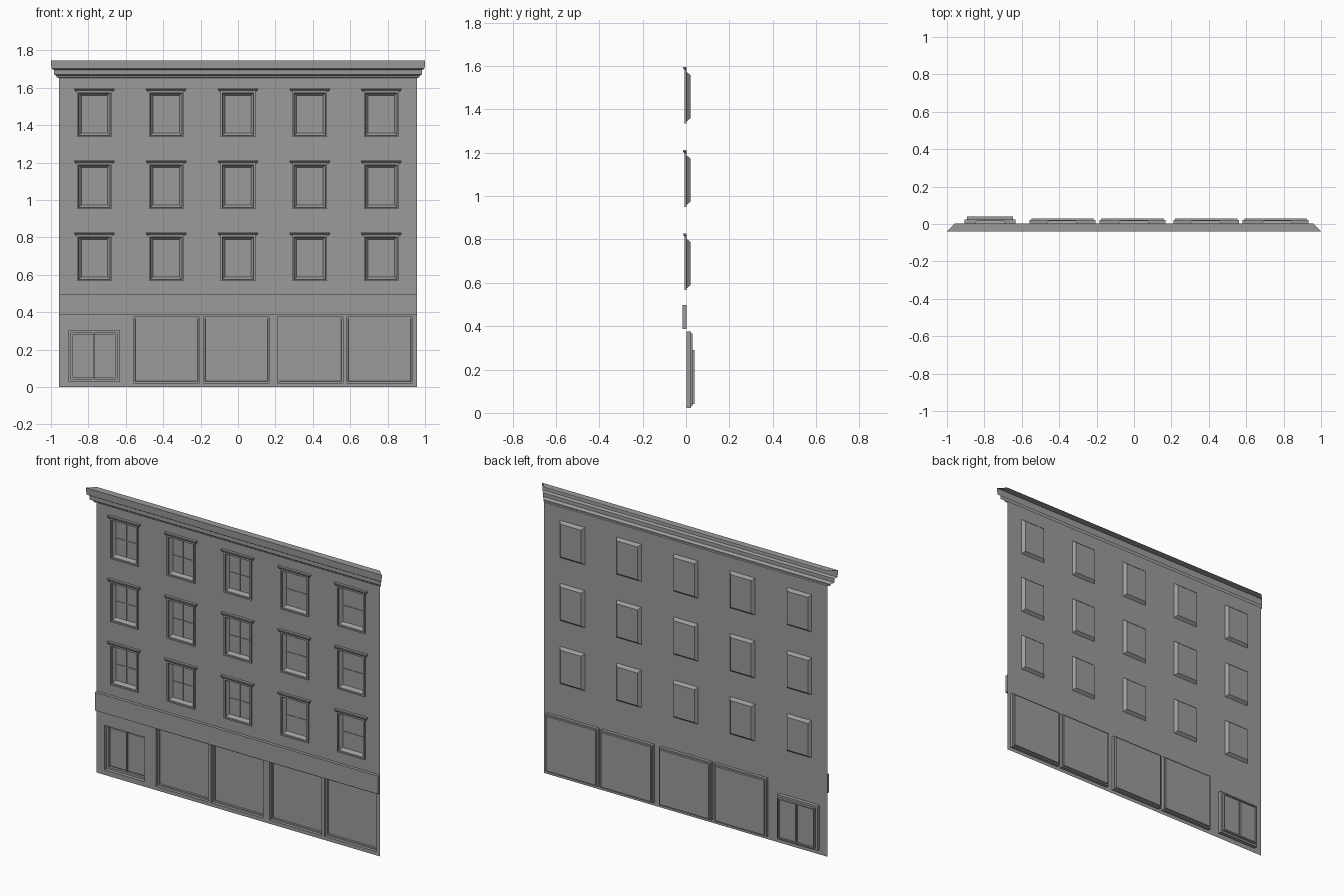
import bpy

cube = bpy.data.objects.get("Cube")
if cube:
    bpy.data.objects.remove(cube, do_unlink=True)

GREY = (0.33, 0.33, 0.33, 1)
stone = bpy.data.materials.new("plain grey")
stone.use_nodes = True
stone.diffuse_color = GREY
stone.node_tree.nodes["Principled BSDF"].inputs["Base Color"].default_value = GREY

WALL_Y = 0.003
HALF = 0.957


def make_mesh(name, verts, faces):
    mesh = bpy.data.meshes.new(name)
    mesh.from_pydata(verts, [], faces)
    mesh.materials.append(stone)
    return mesh


def place(name, mesh, x=0, z=0):
    obj = bpy.data.objects.new(name, mesh)
    obj.location = (x, 0, z)
    bpy.context.scene.collection.objects.link(obj)
    return obj


def rect_loft(name, rect, steps, cap=True):
    """Join rectangular rings; each step is (inset, y)."""
    x0, x1, z0, z1 = rect
    verts, faces = [], []
    for inset, y in steps:
        a, b, c, d = x0 + inset, x1 - inset, z0 + inset, z1 - inset
        verts += [(a, y, c), (b, y, c), (b, y, d), (a, y, d)]
    for r in range(len(steps) - 1):
        for i in range(4):
            j = (i + 1) % 4
            faces.append((r*4 + i, r*4 + j, r*4 + 4 + j, r*4 + 4 + i))
    if cap:
        n = len(verts)
        faces.append((n - 4, n - 3, n - 2, n - 1))
    return make_mesh(name, verts, faces)


def moulding(name, half, profile, returns):
    """Mitred moulding from (projection, z) points, with optional side returns."""
    verts, faces = [], []
    for out, z in profile:
        row = [(-half - out, WALL_Y - out, z), (half + out, WALL_Y - out, z)]
        if returns:
            row = [(-half - out, WALL_Y, z)] + row + [(half + out, WALL_Y, z)]
        verts += row
    n = len(verts) // len(profile)
    for r in range(len(profile) - 1):
        for i in range(n - 1):
            a = r*n + i
            faces.append((a, a + 1, a + n + 1, a + n))
    return make_mesh(name, verts, faces)


def box(name, x0, x1, y0, y1, z0, z1):
    return rect_loft(name, (x0, x1, z0, z1), [(0, y1), (0, y0)])


def wall(name, z0, z1, openings):
    """Flat sheet with rectangular openings left out."""
    xs = sorted({-HALF, HALF} | {v for o in openings for v in o[:2]})
    zs = sorted({z0, z1} | {v for o in openings for v in o[2:]})
    verts = [(x, WALL_Y, z) for z in zs for x in xs]
    faces, n = [], len(xs)
    for k in range(len(zs) - 1):
        for i in range(n - 1):
            cx, cz = (xs[i] + xs[i+1]) / 2, (zs[k] + zs[k+1]) / 2
            if not any(a < cx < b and c < cz < d for a, b, c, d in openings):
                faces.append((k*n + i, k*n + i + 1, k*n + n + i + 1, k*n + n + i))
    place(name, make_mesh(name, verts, faces))


# Layout of openings
columns = [-0.768, -0.384, 0, 0.384, 0.766]
rows = [0.575, 0.96, 1.345]
WIN_W, WIN_H = 0.084, 0.228
windows = [(x - WIN_W, x + WIN_W, z, z + WIN_H) for z in rows for x in columns]
shops = [(left, left + 0.352, 0.022, 0.375) for left in (-0.558, -0.184, 0.21, 0.581)]
door = (-0.906, -0.634, 0.03, 0.302)

# Wall sheets
wall("upper_wall", 0.44, 1.655, windows)
wall("ground_floor_wall", 0, 0.44, shops + [door])

# Window parts, shared by every opening
surround = rect_loft("window_surround", (-WIN_W, WIN_W, 0, WIN_H),
                     [(-0.009, WALL_Y), (-0.009, -0.007), (0, -0.007),
                      (0, WALL_Y), (0.014, 0.02)])
hood = moulding("window_hood", 0.092,
                [(0.01, 0.234), (0.011, 0.24), (0.016, 0.245), (0.016, 0.252), (0, 0.252)], True)
upright = box("window_upright_bar", -0.002, 0.002, 0.016, 0.02, 0.014, WIN_H - 0.014)
crossbar = box("window_crossbar", -WIN_W + 0.014, WIN_W - 0.014, 0.016, 0.02,
               WIN_H / 2 - 0.002, WIN_H / 2 + 0.002)
for z in rows:
    for x in columns:
        for part in (surround, hood, upright, crossbar):
            place(part.name, part, x, z)

# Shop windows
for rect in shops:
    place("shop_window", rect_loft("shop_window", rect, [
        (0, WALL_Y), (0, 0.022), (0.008, 0.022), (0.01, 0.03)]))

# Double door with a stepped frame and a central post
x0, x1, z0, z1 = door
place("door_frame", rect_loft("door_frame", door, [
    (0, WALL_Y), (0, 0.025), (0.012, 0.025), (0.012, 0.04), (0.02, 0.04), (0.02, 0.031)]))
mid = (x0 + x1) / 2
place("door_post", box("door_post", mid - 0.004, mid + 0.004, 0.022, 0.038, z0 + 0.012, z1 - 0.012))

# Sign band above the ground floor
place("band", box("band", -HALF, HALF, -0.016, WALL_Y, 0.387, 0.498))

# Cornice along the roof line
place("cornice", moulding("cornice", HALF, [
    (0, 1.652), (0.013, 1.655), (0.013, 1.662), (0.02, 1.667), (0.028, 1.672), (0.028, 1.695),
    (0.036, 1.7), (0.041, 1.703), (0.043, 1.745), (0, 1.745)], False))
